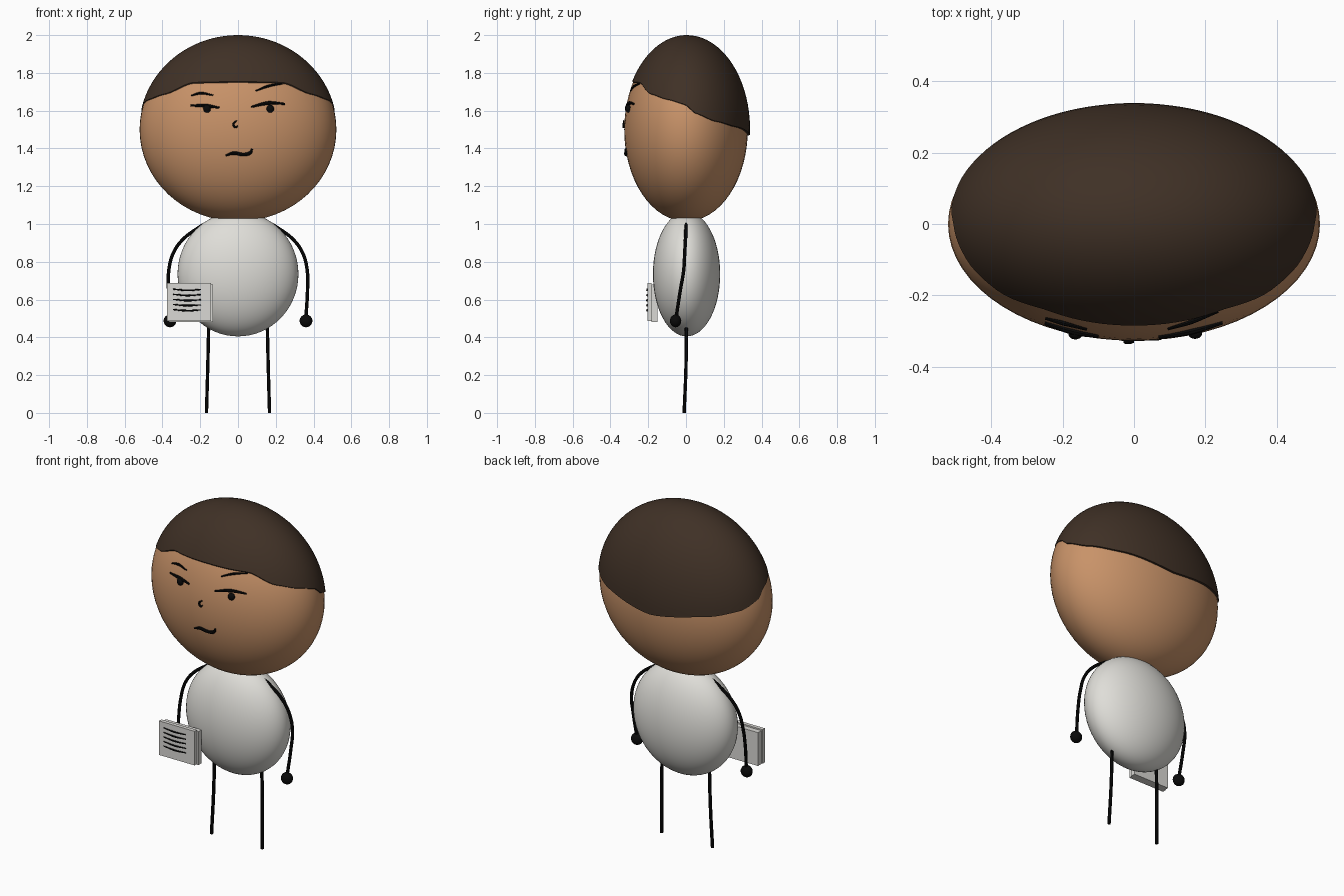
import bpy, bmesh
from math import sin, cos, pi, sqrt, acos
from mathutils import Vector

if "Cube" in bpy.data.objects:
    bpy.data.objects.remove(bpy.data.objects["Cube"], do_unlink=True)


def material(name, rgb):
    m = bpy.data.materials.new(name)
    m.use_nodes = True
    m.diffuse_color = (*rgb, 1)
    bsdf = next(n for n in m.node_tree.nodes if n.type == "BSDF_PRINCIPLED")
    bsdf.inputs["Base Color"].default_value = (*rgb, 1)
    return m


SKIN = material("skin", (0.58, 0.29, 0.14))
HAIR = material("dark brown hair", (0.05, 0.03, 0.019))
SHIRT = material("off white", (0.74, 0.73, 0.69))
PAPER = material("paper", (0.7, 0.69, 0.66))
INK = material("black ink", (0.003, 0.003, 0.003))

HEAD_C, HEAD_R = Vector((0, 0, 1.5)), Vector((0.521, 0.327, 0.486))
HAIR_C, HAIR_R = Vector((0, 0.004, 1.502)), Vector((0.524, 0.335, 0.498))


def ellipsoid(name, loc, radii, mat, seg=64):
    bpy.ops.mesh.primitive_uv_sphere_add(segments=seg, ring_count=seg // 2, radius=1, location=loc)
    ob = bpy.context.object
    ob.name = name
    ob.scale = radii
    ob.data.materials.append(mat)
    bpy.ops.object.shade_smooth()
    return ob


def box(name, lo, hi, mat):
    lo, hi = Vector(lo), Vector(hi)
    bpy.ops.mesh.primitive_cube_add(size=1, location=(lo + hi) / 2)
    ob = bpy.context.object
    ob.name = name
    ob.scale = hi - lo
    ob.data.materials.append(mat)


def tube(name, points, radius, taper=1.0, mat=INK):
    """Round stroke through the points; the ends shrink to the taper factor."""
    cu = bpy.data.curves.new(name, "CURVE")
    cu.dimensions = "3D"
    cu.bevel_depth = radius
    cu.bevel_resolution = 2
    cu.resolution_u = 6
    cu.use_fill_caps = True
    sp = cu.splines.new("BEZIER")
    sp.bezier_points.add(len(points) - 1)
    for i, (bp, p) in enumerate(zip(sp.bezier_points, points)):
        bp.co = p
        bp.handle_left_type = bp.handle_right_type = "AUTO"
        bp.radius = taper if i in (0, len(points) - 1) else 1
    ob = bpy.data.objects.new(name, cu)
    bpy.context.collection.objects.link(ob)
    cu.materials.append(mat)
    bpy.ops.object.select_all(action="DESELECT")
    ob.select_set(True)
    bpy.context.view_layer.objects.active = ob
    bpy.ops.object.convert(target="MESH")
    bpy.ops.object.shade_smooth_by_angle()


def on_face(x, z, lift=0.004):
    """Point on the front of the head."""
    d = 1 - (x / HEAD_R.x) ** 2 - ((z - HEAD_C.z) / HEAD_R.z) ** 2
    return (x, -HEAD_R.y * sqrt(max(d, 0)) - lift, z)


# Head and body
ellipsoid("head", HEAD_C, HEAD_R, SKIN)
ellipsoid("body", (0, 0.003, 0.735), (0.32, 0.178, 0.33), SHIRT)

# Hair cap: hairline height by angle from the front (degrees)
HAIRLINE = [(0, 1.755), (32, 1.75), (52, 1.69), (72, 1.66), (88, 1.635),
            (99, 1.585), (117, 1.545), (142, 1.515), (180, 1.47)]


def hairline(deg):
    for (a, za), (b, zb) in zip(HAIRLINE, HAIRLINE[1:]):
        if deg <= b:
            t = (deg - a) / (b - a)
            t = t * t * (3 - 2 * t) * 0.5 + t * 0.5
            return za + (zb - za) * t
    return HAIRLINE[-1][1]


bm = bmesh.new()
SEG, RINGS = 96, 20
crown = bm.verts.new(HAIR_C + Vector((0, 0, HAIR_R.z)))
columns = []
for i in range(SEG):
    a = 2 * pi * i / SEG
    deg = 360 * min(i, SEG - i) / SEG
    low = acos((hairline(deg) - HAIR_C.z) / HAIR_R.z)
    col = []
    for j in range(1, RINGS + 1):
        p = low * j / RINGS
        d = Vector((sin(p) * sin(a), -sin(p) * cos(a), cos(p)))
        col.append(bm.verts.new(HAIR_C + d * HAIR_R))
    # Rim tucked into the head
    col.append(bm.verts.new(HEAD_C + d * HEAD_R * 0.98))
    columns.append(col)
for i, col in enumerate(columns):
    nxt = columns[(i + 1) % SEG]
    bm.faces.new((crown, col[0], nxt[0]))
    for j in range(RINGS):
        bm.faces.new((col[j], col[j + 1], nxt[j + 1], nxt[j]))
bmesh.ops.recalc_face_normals(bm, faces=bm.faces)
me = bpy.data.meshes.new("hair")
bm.to_mesh(me)
bm.free()
me.materials.append(HAIR)
hair = bpy.data.objects.new("hair", me)
bpy.context.collection.objects.link(hair)
bpy.ops.object.select_all(action="DESELECT")
hair.select_set(True)
bpy.context.view_layer.objects.active = hair
bpy.ops.object.shade_smooth_by_angle()

# Face strokes: (x, z) points, radius
STROKES = {
    "right_brow": ([(-0.248, 1.68), (-0.2, 1.692), (-0.132, 1.682)], 0.007),
    "left_brow": ([(0.095, 1.705), (0.16, 1.73), (0.235, 1.743)], 0.007),
    "right_eyelid": ([(-0.25, 1.627), (-0.17, 1.626), (-0.1, 1.616)], 0.010),
    "left_eyelid": ([(0.07, 1.62), (0.16, 1.64), (0.248, 1.636)], 0.010),
    "nose": ([(-0.005, 1.548), (-0.024, 1.528), (-0.012, 1.513), (-0.002, 1.522)], 0.006),
    "mouth": ([(-0.065, 1.362), (-0.026, 1.375), (0.035, 1.368), (0.065, 1.378), (0.075, 1.398)], 0.009),
}
for name, (pts, r) in STROKES.items():
    tube(name, [on_face(x, z) for x, z in pts], r, 0.5)
for side, x in (("right", -0.164), ("left", 0.171)):
    ellipsoid(side + "_pupil", on_face(x, 1.61, 0.006), (0.02, 0.016, 0.021), INK, 20)

# Arms, hands and legs
ARM = [(0.15, 0, 1.015), (0.21, 0, 0.98), (0.295, -0.003, 0.915), (0.343, -0.007, 0.845),
       (0.366, -0.012, 0.757), (0.368, -0.03, 0.65), (0.358, -0.055, 0.487)]
for side, s in (("left", 1), ("right", -1)):
    tube(side + "_arm", [(s * x, y, z) for x, y, z in ARM], 0.009)
    ellipsoid(side + "_hand", (s * 0.36, -0.055, 0.487), (0.034, 0.03, 0.034), INK, 24)
    tube(side + "_leg", [(s * 0.155, 0.002, 0.47), (s * 0.16, 0, 0.25), (s * 0.167, -0.01, 0)], 0.0095)

# Stack of paper with written lines
box("front_sheets", (-0.375, -0.205, 0.486), (-0.142, -0.183, 0.688), PAPER)
box("back_sheets", (-0.366, -0.183, 0.482), (-0.132, -0.152, 0.68), PAPER)
for i in range(5):
    z = 0.652 - 0.027 * i
    tube(f"written_line_{i + 1}", [(-0.343, -0.206, z + 0.003), (-0.27, -0.206, z - 0.003),
                                   (-0.197, -0.206, z + 0.001)], 0.005, 0.6)
